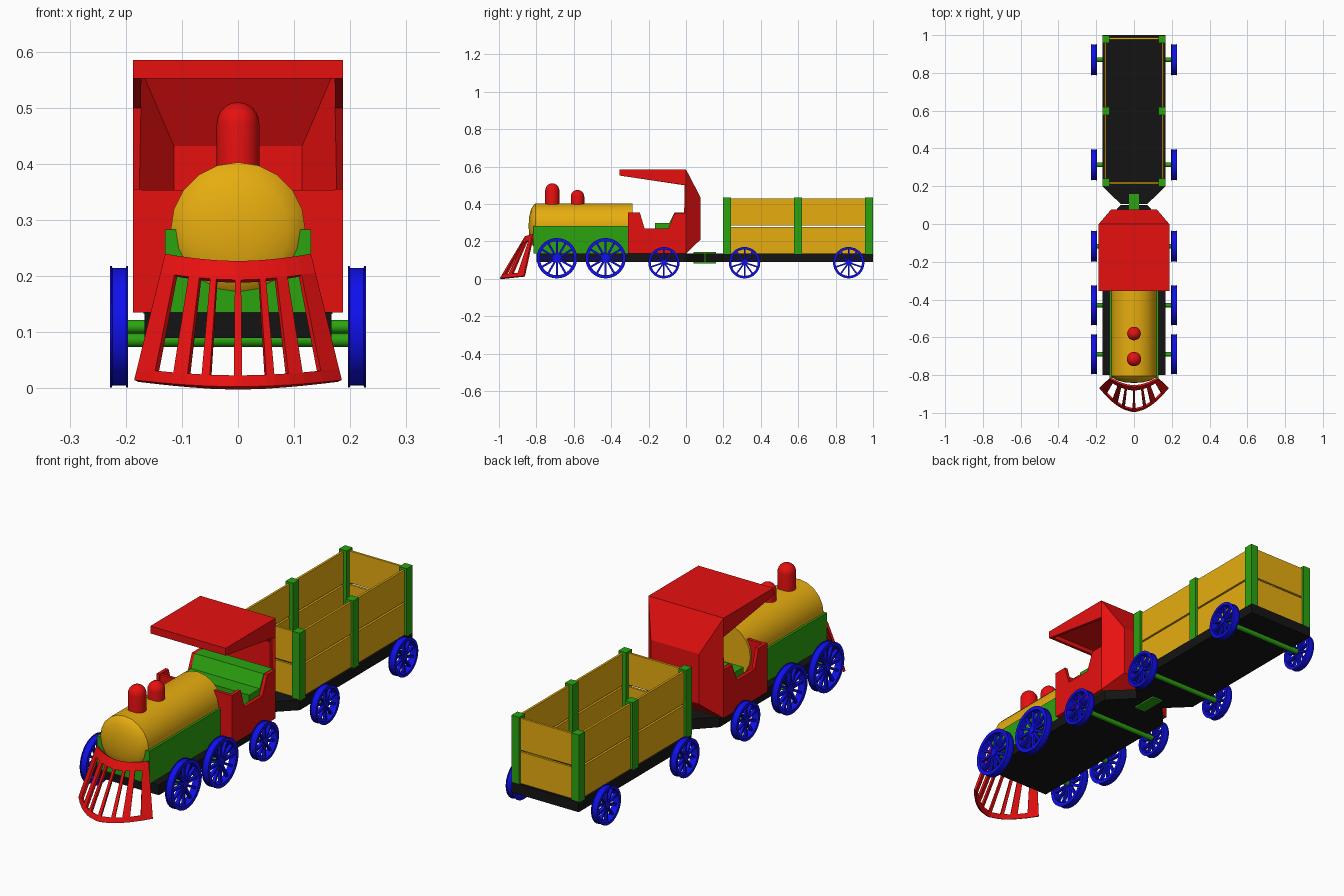
import bpy, bmesh, math
from mathutils import Matrix, Vector

if "Cube" in bpy.data.objects:
    bpy.data.objects.remove(bpy.data.objects["Cube"])


def material(name, rgb):
    m = bpy.data.materials.new(name)
    m.diffuse_color = (*rgb, 1)
    m.use_nodes = True
    m.node_tree.nodes["Principled BSDF"].inputs["Base Color"].default_value = m.diffuse_color
    return m


RED = material("red", (0.80, 0.005, 0.005))
GREEN = material("green", (0.025, 0.37, 0.005))
YELLOW = material("yellow", (0.80, 0.42, 0.005))
BLUE = material("blue", (0.005, 0.005, 0.85))
BLACK = material("black", (0.007, 0.007, 0.007))


def finish(name, bm, mat, matrix=Matrix(), smooth=False, thickness=0, offset=-1):
    bmesh.ops.remove_doubles(bm, verts=bm.verts, dist=1e-5)
    bmesh.ops.recalc_face_normals(bm, faces=bm.faces)
    mesh = bpy.data.meshes.new(name)
    bm.to_mesh(mesh)
    bm.free()
    mesh.transform(matrix)
    mesh.materials.append(mat)
    ob = bpy.data.objects.new(name, mesh)
    bpy.context.collection.objects.link(ob)
    if smooth:
        bpy.ops.object.select_all(action='DESELECT')
        ob.select_set(True)
        bpy.context.view_layer.objects.active = ob
        bpy.ops.object.shade_smooth_by_angle(angle=math.radians(40))
    if thickness:
        mod = ob.modifiers.new("thickness", 'SOLIDIFY')
        mod.thickness, mod.offset, mod.use_even_offset = thickness, offset, True
    return ob


def prism(name, profile, direction, mat):
    """Extrude a flat outline given as 3D points along a direction."""
    bm = bmesh.new()
    face = bm.faces.new([bm.verts.new(p) for p in profile])
    ext = bmesh.ops.extrude_face_region(bm, geom=[face])
    bmesh.ops.translate(bm, vec=Vector(direction),
                        verts=[v for v in ext["geom"] if isinstance(v, bmesh.types.BMVert)])
    return finish(name, bm, mat)


def box(name, x, y, z, mat):
    outline = [(x[0], y[0], z[0]), (x[1], y[0], z[0]), (x[1], y[1], z[0]), (x[0], y[1], z[0])]
    return prism(name, outline, (0, 0, z[1] - z[0]), mat)


def add_revolve(bm, profile, n, closed=False):
    rings = [[bm.verts.new((r * math.cos(a), r * math.sin(a), h))
              for a in (2 * math.pi * k / n for k in range(n))] for r, h in profile]
    for i in range(len(rings) if closed else len(rings) - 1):
        p, q = rings[i], rings[(i + 1) % len(rings)]
        for k in range(n):
            j = (k + 1) % n
            bm.faces.new((p[k], p[j], q[j], q[k]))


def revolve(name, profile, n, mat, matrix=Matrix()):
    bm = bmesh.new()
    add_revolve(bm, profile, n)
    return finish(name, bm, mat, matrix, smooth=True)


# chassis plates with tapered ends that meet at the coupler
W = 0.167
prism("engine_chassis", [(-W, -0.80, 0.09), (W, -0.80, 0.09), (W, 0, 0.09), (0.07, 0.1, 0.09),
                         (-0.07, 0.1, 0.09), (-W, 0, 0.09)], (0, 0, 0.046), BLACK)
prism("wagon_chassis", [(-W, 1.0, 0.09), (W, 1.0, 0.09), (W, 0.2, 0.09), (0.07, 0.105, 0.09),
                        (-0.07, 0.105, 0.09), (-W, 0.2, 0.09)], (0, 0, 0.046), BLACK)
box("coupler", (-0.027, 0.027), (0.04, 0.16), (0.083, 0.142), GREEN)

# engine body, boiler and chimneys
box("engine_body", (-0.13, 0.13), (-0.815, -0.30), (0.135, 0.283), GREEN)
revolve("boiler", [(0, 0.285), (0.12, 0.285), (0.12, 0.805), (0.11, 0.816), (0.09, 0.828),
                   (0.05, 0.838), (0, 0.842)], 20, YELLOW,
        Matrix.Translation((0, 0, 0.283)) @ Matrix.Rotation(math.pi / 2, 4, 'X'))
for name, y, r, top in (("front_chimney", -0.715, 0.038, 0.51), ("steam_dome", -0.58, 0.036, 0.475)):
    arc = [(r * math.cos(a), top - r + r * math.sin(a)) for a in (math.pi / 12 * k for k in range(7))]
    revolve(name, [(0, 0.36), (r, 0.36)] + arc, 24, RED, Matrix.Translation((0, y, 0)))

# cab: low sides with a notch, front wall, bench
C = 0.187
side = [(-0.31, 0.135), (-0.31, 0.355), (-0.247, 0.355), (-0.222, 0.27), (-0.095, 0.27),
        (-0.06, 0.353), (0, 0.353), (0, 0.135)]
for s, label in ((-1, "left"), (1, "right")):
    prism("cab_side_" + label, [(s * C, y, z) for y, z in side], (-s * 0.015, 0, 0), RED)
box("cab_front_wall", (-C + 0.001, C - 0.001), (-0.309, -0.295), (0.135, 0.354), RED)
bench = [(-0.165, 0.135), (-0.165, 0.298), (-0.09, 0.298), (-0.062, 0.354), (0.002, 0.354), (0.002, 0.135)]
prism("bench", [(-0.171, y, z) for y, z in bench], (0.342, 0, 0), GREEN)

# cab back and roof: one hollow shell
bm = bmesh.new()
P = {}
for s in (-1, 1):
    for key, co in dict(low=(C, 0, 0.135), mid=(C, 0, 0.50), top=(C, 0, 0.585), blow=(0.12, 0.078, 0.21),
                        btop=(0.12, 0.078, 0.435), ftop=(C, -0.355, 0.585), flow=(C, -0.355, 0.552)).items():
        P[key, s] = bm.verts.new((s * co[0], co[1], co[2]))
    bm.faces.new([P[k, s] for k in ("low", "mid", "top", "btop", "blow")])
    bm.faces.new([P[k, s] for k in ("mid", "top", "ftop", "flow")])
for a, b in (("low", "blow"), ("blow", "btop"), ("btop", "top"), ("top", "ftop"), ("ftop", "flow")):
    bm.faces.new((P[a, -1], P[b, -1], P[b, 1], P[a, 1]))
finish("cab_back_and_roof", bm, RED, thickness=0.014)

# cowcatcher: curved grid of bars between an upper and a lower band
half = [0.04, 0.28, 0.36, 0.50, 0.64, 0.82, 1.0]
cols = [-t for t in reversed(half)] + half
rows = [0, 0.15, 0.91, 1]


def catcher_point(t, v):
    c = abs(t) ** 1.8
    top = Vector((0.13 * t, -0.862 + 0.042 * c, 0.227 + 0.013 * c))
    bottom = Vector((0.185 * t, -0.996 + 0.128 * c, 0.003 + 0.012 * c))
    return top.lerp(bottom, v)


bm = bmesh.new()
grid = [[bm.verts.new(catcher_point(t, v)) for v in rows] for t in cols]
for i in range(len(cols) - 1):
    mid = abs(cols[i] + cols[i + 1]) / 2
    is_gap = any(a < mid < b for a, b in ((0.04, 0.28), (0.36, 0.50), (0.64, 0.82)))
    for j in range(3):
        if not (is_gap and j == 1):
            bm.faces.new((grid[i][j], grid[i + 1][j], grid[i + 1][j + 1], grid[i][j + 1]))
finish("cowcatcher", bm, RED, thickness=0.01)


# wheels with lipped rims and spokes, and their axles
def wheel(name, x, y, z, r, spokes):
    bm = bmesh.new()
    d = 0.016
    add_revolve(bm, [(r * 0.84, -d), (r, -d), (r, -d + 0.003), (r - 0.003, -d + 0.004),
                     (r - 0.003, d - 0.004), (r, d - 0.003), (r, d), (r * 0.84, d)], 32, closed=True)
    add_revolve(bm, [(0, -0.012), (r * 0.17, -0.012), (r * 0.17, 0.012), (0, 0.012)], 16)
    for k in range(spokes):
        m = Matrix.Rotation(2 * math.pi * k / spokes, 4, 'Z') @ Matrix.Translation((r * 0.5, 0, 0)) \
            @ Matrix.Diagonal((r * 0.75, r * 0.1, 0.014, 1))
        bmesh.ops.create_cube(bm, size=1, matrix=m)
    finish(name, bm, BLUE, Matrix.Translation((x, y, z)) @ Matrix.Rotation(math.pi / 2, 4, 'Y'), smooth=True)


axles = [("engine_front", -0.69, 0.11, 0.108, 12), ("engine_middle", -0.43, 0.11, 0.108, 12),
         ("engine_rear", -0.118, 0.086, 0.084, 10), ("wagon_front", 0.313, 0.086, 0.084, 10),
         ("wagon_rear", 0.87, 0.086, 0.084, 10)]
for label, y, z, r, spokes in axles:
    for s, hand in ((-1, "left"), (1, "right")):
        wheel(f"{label}_wheel_{hand}", s * 0.212, y, z, r, spokes)
    revolve(label + "_axle", [(0, -0.205), (0.012, -0.205), (0.012, 0.205), (0, 0.205)], 16, GREEN,
            Matrix.Translation((0, y, z)) @ Matrix.Rotation(math.pi / 2, 4, 'Y'))

# wagon: two rows of planks inside green posts
for i, (z0, z1) in enumerate(((0.135, 0.277), (0.285, 0.428))):
    for s, hand in ((-1, "left"), (1, "right")):
        xs = sorted((s * 0.147, s * 0.157))
        box(f"wagon_plank_{hand}_{i}", xs, (0.21, 0.985), (z0, z1), YELLOW)
    for end, y in (("front", 0.212), ("back", 0.978)):
        box(f"wagon_plank_{end}_{i}", (-0.15, 0.15), (y, y + 0.01), (z0, z1), YELLOW)
for s, hand in ((-1, "left"), (1, "right")):
    for label, y in (("front", 0.198), ("middle", 0.577), ("back", 0.957)):
        xs = sorted((s * 0.130, s * 0.168))
        box(f"wagon_post_{label}_{hand}", xs, (y, y + 0.042), (0.133, 0.436), GREEN)
